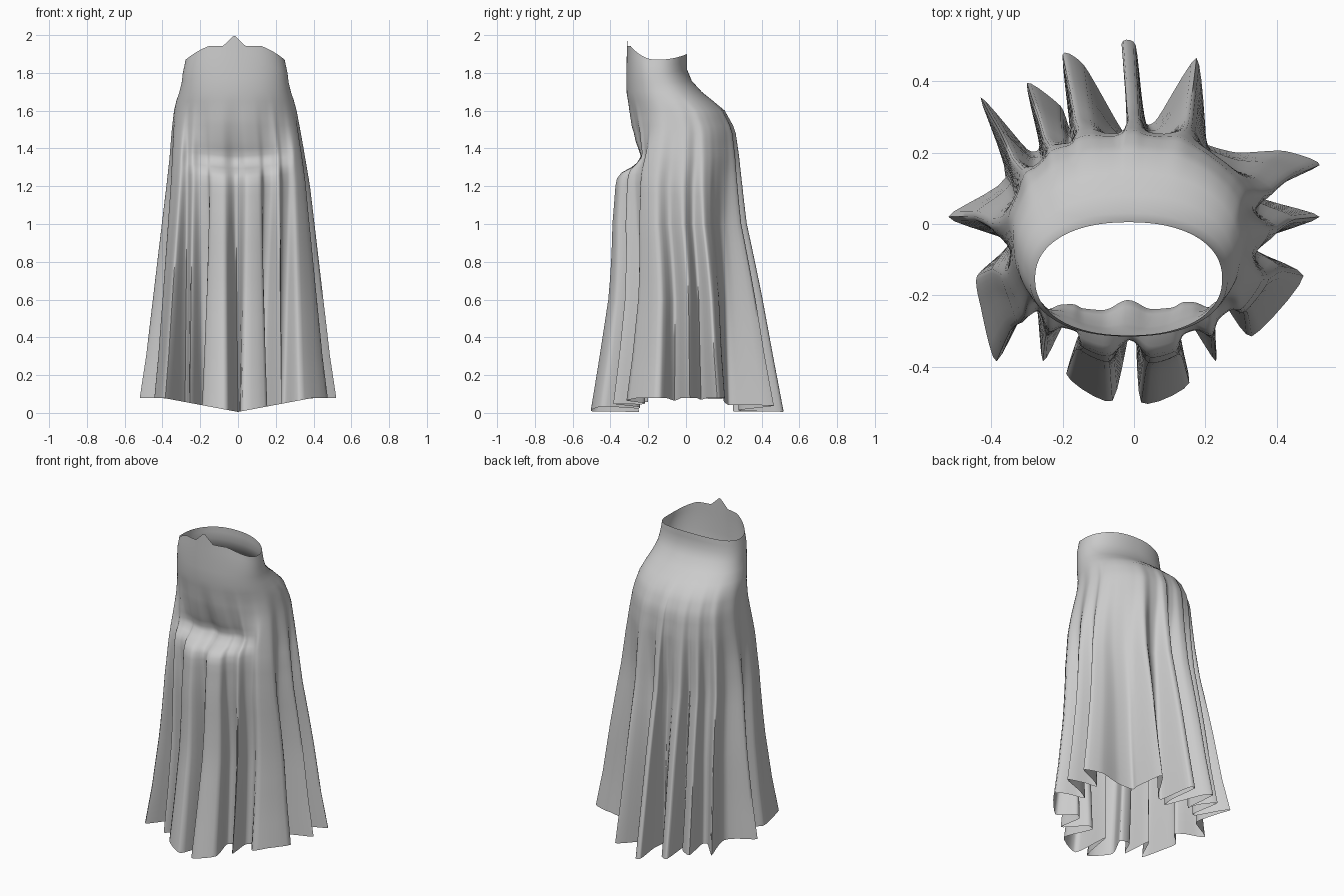
import bpy, bmesh, math

# Body sections under the pleats: height, centre x, half width, front y, back y
SECTIONS = [
    (0.00, 0.00, 0.36, -0.27, 0.24),
    (0.60, 0.00, 0.35, -0.275, 0.24),
    (1.00, 0.00, 0.348, -0.335, 0.225),
    (1.20, 0.00, 0.347, -0.344, 0.244),
    (1.35, -0.005, 0.343, -0.325, 0.256),
    (1.50, -0.012, 0.332, -0.30, 0.247),
    (1.60, -0.015, 0.322, -0.298, 0.20),
    (1.65, -0.015, 0.312, -0.307, 0.145),
    (1.70, -0.015, 0.295, -0.315, 0.083),
    (1.75, -0.015, 0.283, -0.315, 0.03),
    (1.80, -0.015, 0.277, -0.315, 0.006),
    (1.87, -0.015, 0.262, -0.312, 0.005),
]
# Hollow above the front ledge: height, inward depth
HOLLOW = [(1.24, 0.0), (1.27, 0.02), (1.295, 0.075), (1.33, 0.12), (1.36, 0.115),
          (1.44, 0.06), (1.52, 0.02), (1.6, 0.0)]
# Pleated hem outline, counter-clockwise from the front centre
HEM = [
    (0.0, -0.25), (0.02, -0.50), (0.155, -0.445), (0.10, -0.26),
    (0.14, -0.25), (0.23, -0.385), (0.215, -0.24), (0.25, -0.22),
    (0.33, -0.315), (0.475, -0.145), (0.32, -0.06), (0.52, 0.02),
    (0.345, 0.08), (0.52, 0.165), (0.42, 0.205), (0.29, 0.20),
    (0.20, 0.225), (0.20, 0.27), (0.175, 0.465), (0.065, 0.295),
    (0.03, 0.29), (0.005, 0.50), (-0.035, 0.505), (-0.01, 0.34),
    (-0.02, 0.25), (-0.05, 0.29), (-0.14, 0.445), (-0.20, 0.475),
    (-0.18, 0.27), (-0.205, 0.33), (-0.30, 0.395), (-0.265, 0.22),
    (-0.30, 0.21), (-0.43, 0.355), (-0.36, 0.13), (-0.52, 0.02),
    (-0.35, -0.05), (-0.44, -0.145), (-0.43, -0.23), (-0.385, -0.385),
    (-0.28, -0.20), (-0.255, -0.385), (-0.185, -0.26), (-0.11, -0.26),
    (-0.19, -0.42), (-0.06, -0.495),
]
SUB = 5
HEIGHTS = [0, .1, .2, .3, .4, .5, .6, .7, .8, .9, 1.0, 1.08, 1.15, 1.2, 1.24, 1.27,
           1.295, 1.33, 1.36, 1.4, 1.44, 1.48, 1.52, 1.56, 1.6, 1.65, 1.7, 1.75, 1.8,
           1.84, 1.87]


def lookup(table, z):
    if z <= table[0][0]:
        return table[0][1:]
    for a, b in zip(table, table[1:]):
        if z <= b[0]:
            t = (z - a[0]) / (b[0] - a[0])
            return [p + (q - p) * t for p, q in zip(a[1:], b[1:])]
    return table[-1][1:]


def hem_points(tension=0.3):
    # Soft curve through the outline points
    pts, n = [], len(HEM)
    for i in range(n):
        p0, p1, p2, p3 = (HEM[(i + k) % n] for k in (-1, 0, 1, 2))
        for k in range(SUB):
            t = k / SUB
            h1, h2 = 2 * t**3 - 3 * t**2 + 1, -2 * t**3 + 3 * t**2
            h3, h4 = t**3 - 2 * t**2 + t, t**3 - t**2
            pts.append(tuple(h1 * p1[c] + h2 * p2[c]
                             + tension * (h3 * (p2[c] - p0[c]) + h4 * (p3[c] - p1[c]))
                             for c in (0, 1)))
    return pts


def body_angles(pts):
    # Unwrapped direction of each hem point, evened out for the smooth body
    ang = []
    for x, y in pts:
        a = math.atan2(y + 0.02, x)
        if ang:
            a += 2 * math.pi * round((ang[-1] - a) / (2 * math.pi))
        ang.append(a)
    n, turn = len(ang), 2 * math.pi
    for _ in range(80):
        ang = [((ang[i - 1] - (turn if i == 0 else 0)) + 2 * ang[i]
                + (ang[(i + 1) % n] + (turn if i == n - 1 else 0))) / 4
               for i in range(n)]
    return ang


def pleat_weight(z):
    # Straight flare with a soft tail fading into the hips
    return 1 - z / 1.5 if z < 1.35 else max(0.0, 0.1 * (1 - (z - 1.35) / 0.3))


pts = hem_points()
angles = body_angles(pts)
bm = bmesh.new()
rings = []
for z in HEIGHTS:
    cx, rx, front, back = lookup(SECTIONS, z)
    hollow = lookup(HOLLOW, z)[0]
    w = pleat_weight(z)
    yc = (front + back) / 2
    ry = (back - front) / 2
    ring = []
    for (hx, hy), a in zip(pts, angles):
        c, s = math.cos(a), math.sin(a)
        # slightly squared oval, blended towards the pleats
        px = cx + rx * math.copysign(abs(c) ** 0.9, c)
        py = yc + ry * math.copysign(abs(s) ** 0.9, s)
        if s < 0:        # hollow above the front ledge
            py += hollow * max(0, 1 - (px / 0.29) ** 2)
        x, y = px + (hx - px) * w, py + (hy - py) * w
        zz = z
        if z < 0.3:      # uneven hem
            zz += (0.005 + 0.075 * min(1, abs(hx) / 0.4)) * (1 - z / 0.3)
        if s < 0:        # ledge rises a little to the sides
            zz += 0.05 * min(1, abs(x) / 0.3) ** 2 * -s * math.exp(-((z - 1.3) / 0.15) ** 2)
        if z > 1.7:      # waist edge: higher in front, with a centre point
            k = (z - 1.7) / 0.17
            rise = 0.072 * min(1, max(0, -s) * 1.15) ** 2 + 0.03 * max(0, s) ** 2
            zz += k * rise
            if z == HEIGHTS[-1] and s < 0:
                zz += 0.058 * max(0, 1 - abs(x + 0.02) / 0.06)
        ring.append(bm.verts.new((x, y, zz)))
    rings.append(ring)

n = len(pts)
for lo, hi in zip(rings, rings[1:]):
    for i in range(n):
        j = (i + 1) % n
        bm.faces.new((lo[i], lo[j], hi[j], hi[i]))

mesh = bpy.data.meshes.new("pleated_skirt")
bm.to_mesh(mesh)
bm.free()
skirt = bpy.data.objects.new("pleated_skirt", mesh)
bpy.context.collection.objects.link(skirt)

grey = bpy.data.materials.new("grey_cloth")
grey.diffuse_color = (0.6, 0.6, 0.6, 1)
mesh.materials.append(grey)

bpy.context.view_layer.objects.active = skirt
skirt.select_set(True)
bpy.ops.object.shade_smooth_by_angle(angle=math.radians(85))
